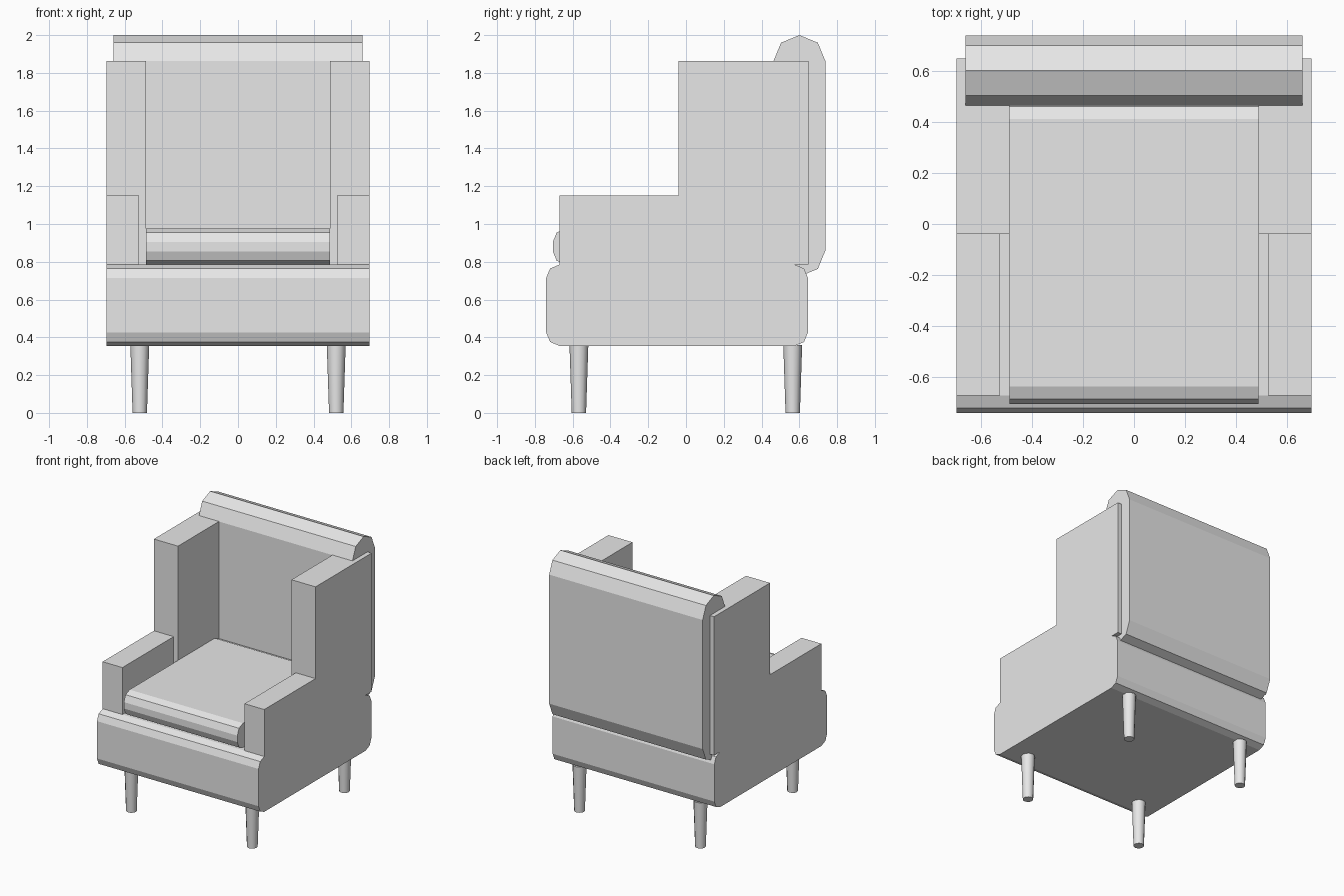
import bpy, bmesh, math

if "Cube" in bpy.data.objects:
    bpy.data.objects.remove(bpy.data.objects["Cube"])

fabric = bpy.data.materials.new("light grey")
fabric.diffuse_color = (0.8, 0.8, 0.8, 1)
fabric.use_nodes = True
fabric.node_tree.nodes["Principled BSDF"].inputs["Base Color"].default_value = fabric.diffuse_color


def finish(name, bm):
    bmesh.ops.recalc_face_normals(bm, faces=bm.faces[:])
    mesh = bpy.data.meshes.new(name)
    bm.to_mesh(mesh)
    bm.free()
    mesh.materials.append(fabric)
    obj = bpy.data.objects.new(name, mesh)
    bpy.context.collection.objects.link(obj)
    return obj


def padded_block(name, half_x, y0, y1, z0, z1, r):
    """Side profile with two-segment rounded corners, extruded across x."""
    corners = [(y1 - r, z1 - r, 0), (y0 + r, z1 - r, 90),
               (y0 + r, z0 + r, 180), (y1 - r, z0 + r, 270)]
    pts = []
    for cy, cz, start in corners:
        for k in range(3):
            a = math.radians(start + 45 * k)
            pts.append((cy + r * math.cos(a), cz + r * math.sin(a)))
    bm = bmesh.new()
    face = bm.faces.new([bm.verts.new((-half_x, y, z)) for y, z in pts])
    ext = bmesh.ops.extrude_face_region(bm, geom=[face])
    moved = [v for v in ext["geom"] if isinstance(v, bmesh.types.BMVert)]
    bmesh.ops.translate(bm, vec=(2 * half_x, 0, 0), verts=moved)
    bmesh.ops.remove_doubles(bm, verts=bm.verts[:], dist=0.0005)
    return finish(name, bm)


def box(name, x0, x1, y0, y1, z0, z1):
    bm = bmesh.new()
    bmesh.ops.create_cube(bm, size=1)
    for v in bm.verts:
        v.co = (x1 if v.co.x > 0 else x0,
                y1 if v.co.y > 0 else y0,
                z1 if v.co.z > 0 else z0)
    return finish(name, bm)


# Upholstered body
padded_block("base", 0.695, -0.74, 0.645, 0.355, 0.785, 0.07)
padded_block("seat_cushion", 0.488, -0.705, 0.48, 0.785, 0.975, 0.07)
padded_block("backrest", 0.66, 0.463, 0.738, 0.722, 2.0, 0.1375)

# Armrests and the tall wings behind them
for side, s in (("left", -1), ("right", 1)):
    xs = sorted((s * 0.525, s * 0.695))
    box(side + "_armrest", *xs, -0.67, -0.04, 0.785, 1.15)
    xs = sorted((s * 0.488, s * 0.695))
    box(side + "_wing", *xs, -0.04, 0.648, 0.785, 1.863)

# Tapered round legs
for depth, y in (("front", -0.567), ("back", 0.565)):
    for side, s in (("left", -1), ("right", 1)):
        bpy.ops.mesh.primitive_cone_add(
            vertices=12, radius1=0.038, radius2=0.05, depth=0.36,
            location=(s * 0.52, y, 0.18))
        leg = bpy.context.object
        leg.name = f"{depth}_{side}_leg"
        leg.data.materials.append(fabric)
        bpy.ops.object.shade_smooth_by_angle(angle=math.radians(40))
